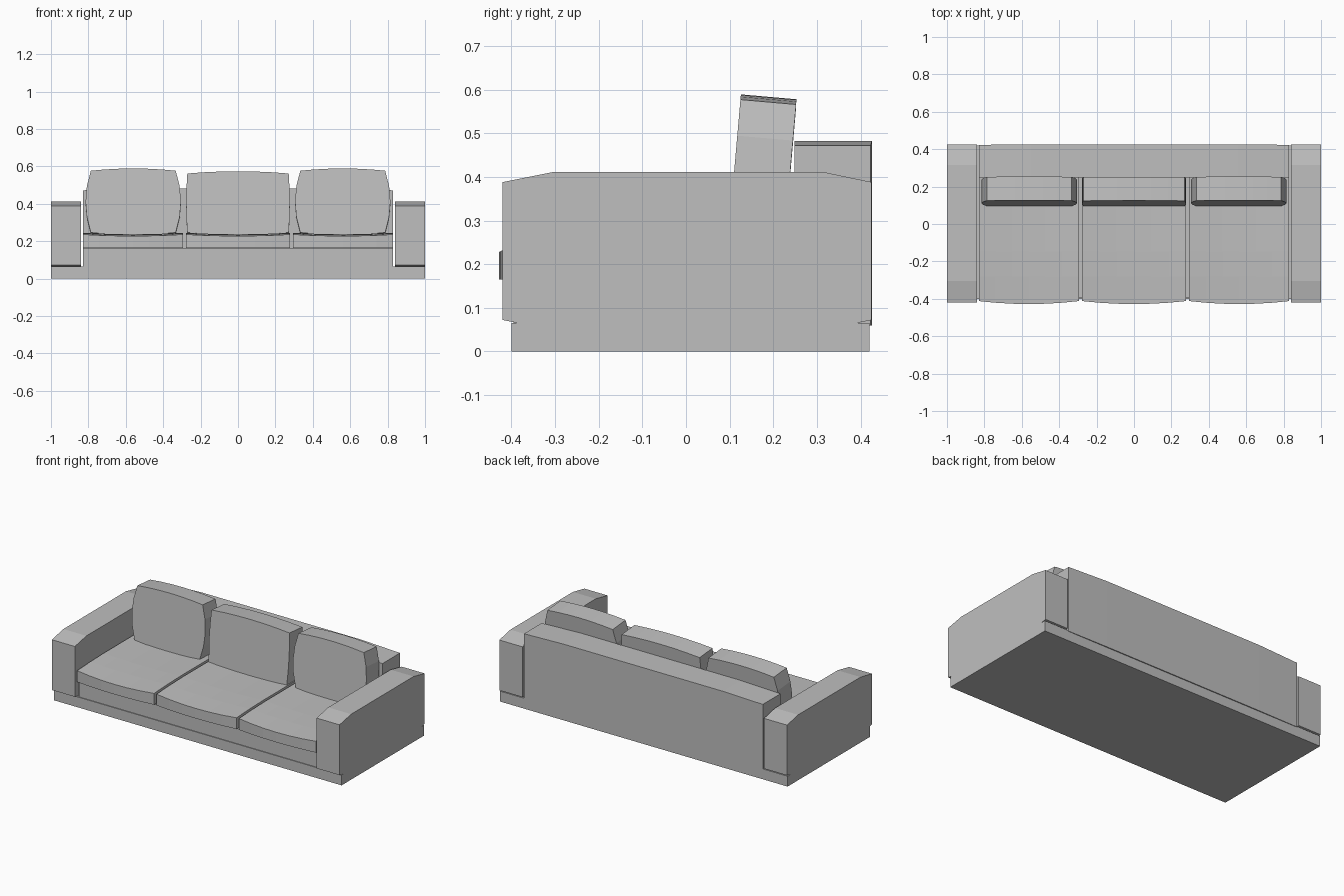
import bpy, bmesh, math
from mathutils import Vector, Matrix

cube = bpy.data.objects.get("Cube")
if cube:
    bpy.data.objects.remove(cube, do_unlink=True)

# Single upholstery colour
fabric = bpy.data.materials.new("grey_fabric")
fabric.use_nodes = True
GREY = (0.52, 0.52, 0.52, 1)
fabric.diffuse_color = GREY
fabric.node_tree.nodes["Principled BSDF"].inputs["Base Color"].default_value = GREY


def finish(bm, name):
    bmesh.ops.recalc_face_normals(bm, faces=bm.faces)
    mesh = bpy.data.meshes.new(name)
    bm.to_mesh(mesh)
    bm.free()
    mesh.materials.append(fabric)
    obj = bpy.data.objects.new(name, mesh)
    bpy.context.collection.objects.link(obj)
    return obj


def block(name, lo, hi, cuts=(1, 1, 1), shape=None):
    """Box cut into strips; shape(u, v, w) gives an offset, with u, v, w in -1..1."""
    lo, hi = Vector(lo), Vector(hi)
    bm = bmesh.new()
    bmesh.ops.create_cube(bm, size=2)
    for axis, count in enumerate(cuts):
        normal = Vector((0, 0, 0))
        normal[axis] = 1
        for i in range(1, count):
            bmesh.ops.bisect_plane(bm, geom=bm.verts[:] + bm.edges[:] + bm.faces[:],
                                   plane_co=normal * (2 * i / count - 1), plane_no=normal)
    mid, half = (lo + hi) / 2, (hi - lo) / 2
    for v in bm.verts:
        n = v.co.copy()
        v.co = mid + n * half
        if shape:
            v.co += Vector(shape(*n))
    return finish(bm, name)


def arm(name, x0, x1):
    """Side profile extruded across the arm, with chamfered top and undercut base."""
    profile = [(-0.385, 0.065), (-0.42, 0.072), (-0.42, 0.388), (-0.305, 0.411),
               (0.315, 0.411), (0.425, 0.388), (0.425, 0.072), (0.39, 0.065)]
    bm = bmesh.new()
    face = bm.faces.new([bm.verts.new((x0, y, z)) for y, z in profile])
    out = bmesh.ops.extrude_face_region(bm, geom=[face])
    moved = [g for g in out["geom"] if isinstance(g, bmesh.types.BMVert)]
    bmesh.ops.translate(bm, verts=moved, vec=(x1 - x0, 0, 0))
    return finish(bm, name)


# Base, seat frame and backrest
block("plinth", (-1, -0.4, 0), (1, 0.42, 0.065))
block("seat_frame", (-0.83, -0.395, 0.065), (0.83, 0.25, 0.16))
block("backrest", (-0.83, 0.248, 0.06), (0.83, 0.423, 0.472), (6, 1, 1),
      lambda u, v, w: (0, 0.003 * (v > 0 and abs(u) < 0.7),
                       0.01 * (w > 0 and abs(u) < 0.7)))

# Arms
arm("left_arm", 0.84, 1)
arm("right_arm", -1, -0.84)


# Seat cushions with a bowed front and a gentle hollow on top
def seat_shape(u, v, w):
    bow = 1 - u * u
    front = max(0, -v - 0.4)
    dy = -0.016 * bow if v < -0.99 else 0
    dz = -0.008 * bow - 0.015 * front if w > 0 else 0
    return 0, dy, dz


for name, x0, x1 in (("right", -0.83, -0.295), ("middle", -0.278, 0.278), ("left", 0.295, 0.83)):
    block(name + "_seat_cushion", (x0, -0.412, 0.165), (x1, 0.248, 0.245), (6, 5, 1), seat_shape)


# Back cushions, leaning backwards
def back_cushion(name, x, half_width, top, taper):
    def shape(u, v, w):
        dx = -taper * u * w * w
        dz = 0.012 * (1 - u * u) * w
        return dx, 0, dz
    half_height = (top - 0.24) / 2
    obj = block(name, (-half_width, -0.064, -half_height), (half_width, 0.064, half_height),
                (6, 1, 4), shape)
    place = Matrix.Translation((x, 0.174, 0.24 + half_height))
    obj.data.transform(place @ Matrix.Rotation(math.radians(-5), 4, 'X'))


back_cushion("right_back_cushion", -0.56, 0.255, 0.572, 0.028)
back_cushion("middle_back_cushion", 0, 0.277, 0.557, 0.006)
back_cushion("left_back_cushion", 0.56, 0.255, 0.572, 0.028)
